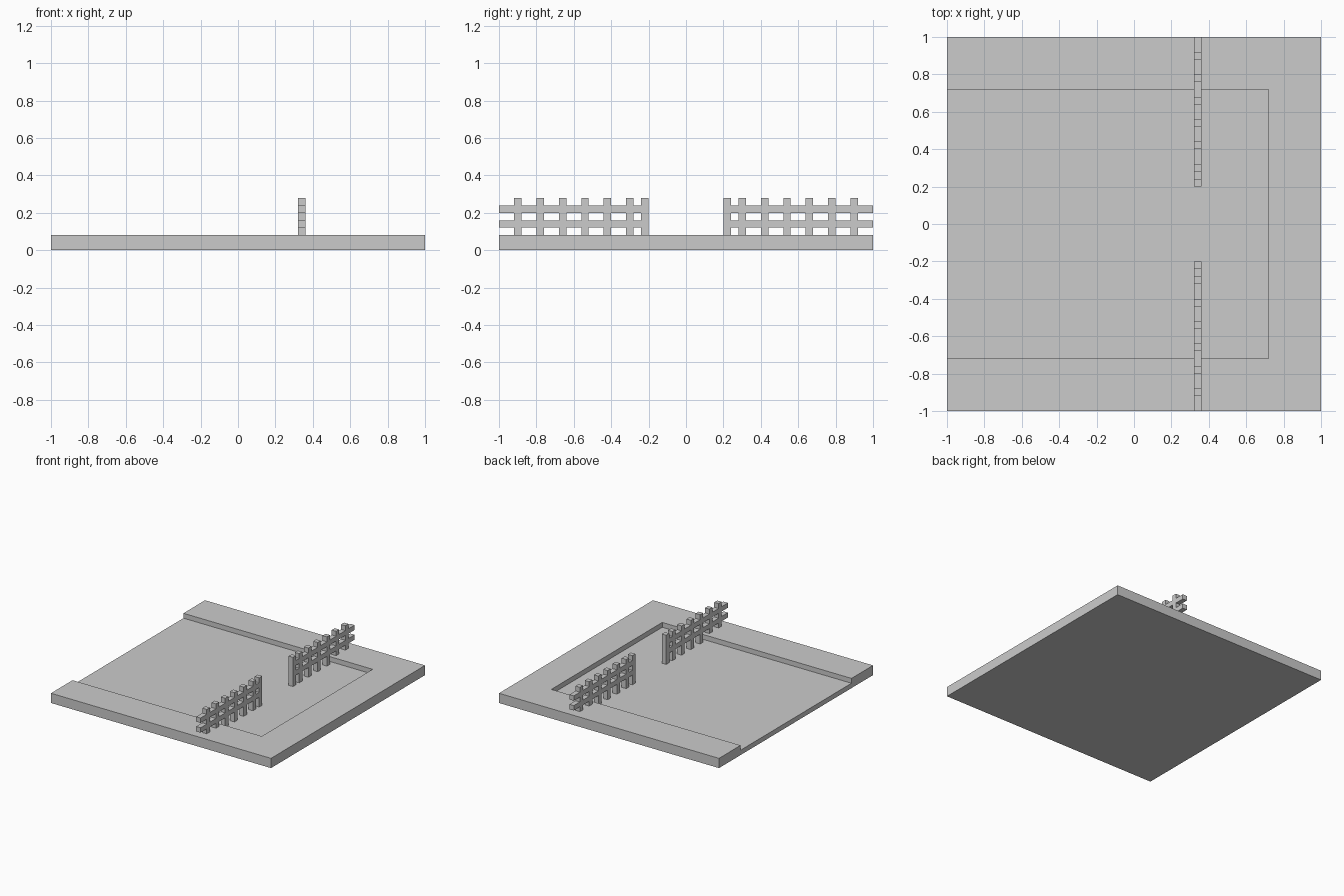
import bpy, bmesh
from mathutils import Vector

if "Cube" in bpy.data.objects:
    bpy.data.objects.remove(bpy.data.objects["Cube"])


def add_cells(bm, quads):
    """Add flat quads that share corner vertices."""
    verts = {}

    def vert(p):
        key = tuple(round(c, 4) for c in p)
        if key not in verts:
            verts[key] = bm.verts.new(key)
        return verts[key]

    return [bm.faces.new([vert(p) for p in q]) for q in quads]


def extrude(bm, faces, offset):
    """Extrude a face region and return the moved cap faces."""
    geom = bmesh.ops.extrude_face_region(bm, geom=faces)["geom"]
    moved = [g for g in geom if isinstance(g, bmesh.types.BMVert)]
    bmesh.ops.translate(bm, verts=moved, vec=Vector(offset))
    return [g for g in geom if isinstance(g, bmesh.types.BMFace)]


def finish(bm, name):
    bmesh.ops.recalc_face_normals(bm, faces=bm.faces[:])
    mesh = bpy.data.meshes.new(name)
    bm.to_mesh(mesh)
    bm.free()
    obj = bpy.data.objects.new(name, mesh)
    bpy.context.collection.objects.link(obj)
    return obj


# Ground slab: half-height block, then a raised U-shaped rim around the floor
xs, ys = [-1, 0.72, 1], [-1, -0.72, 0.72, 1]
bm = bmesh.new()
quads = [[(xs[i], ys[j], 0), (xs[i + 1], ys[j], 0),
          (xs[i + 1], ys[j + 1], 0), (xs[i], ys[j + 1], 0)]
         for i in range(2) for j in range(3)]
top = extrude(bm, add_cells(bm, quads), (0, 0, 0.04))
rim = []
for f in top:
    c = f.calc_center_median()
    if c.x > 0.72 or abs(c.y) > 0.72:
        rim.append(f)
extrude(bm, rim, (0, 0, 0.04))
finish(bm, "ground_slab")

# Picket fences: posts and two flush rails on a 0.04 grid, on both sides of a gap
U = 0.04
POSTS = {5, 7, 10, 13, 16, 19, 22}
RAILS = {3, 5}


def fence(name, side):
    quads = []
    for y in range(5, 25):
        ground = 1 if y < 18 else 2      # inner posts stand on the sunken floor
        for z in range(ground, 7):
            if y in POSTS or z in RAILS:
                quads.append([(0.32, side * a * U, b * U) for a, b in
                              ((y, z), (y + 1, z), (y + 1, z + 1), (y, z + 1))])
    bm = bmesh.new()
    extrude(bm, add_cells(bm, quads), (U, 0, 0))
    finish(bm, name)


fence("fence_back", 1)
fence("fence_front", -1)
